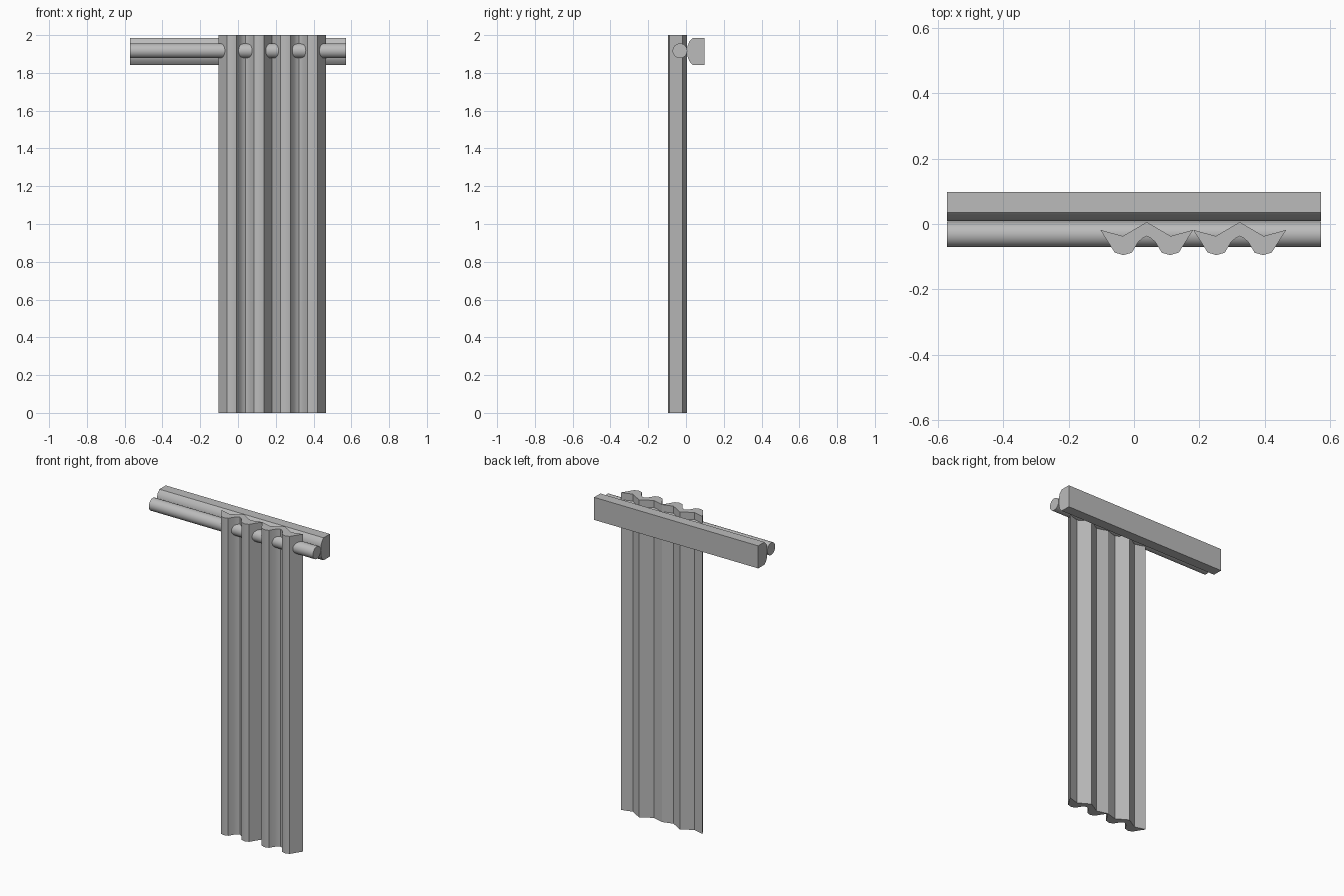
import bpy
import bmesh
import math
from mathutils import Vector

cube = bpy.data.objects.get("Cube")
if cube:
    bpy.data.objects.remove(cube, do_unlink=True)

grey = bpy.data.materials.new("plain grey")
grey.use_nodes = True
colour = (0.5, 0.5, 0.5, 1)
grey.diffuse_color = colour
grey.node_tree.nodes["Principled BSDF"].inputs["Base Color"].default_value = colour


def extrude_profile(name, points, direction):
    """Solid made by sweeping a closed outline along a direction."""
    bm = bmesh.new()
    face = bm.faces.new([bm.verts.new(p) for p in points])
    swept = bmesh.ops.extrude_face_region(bm, geom=[face], use_keep_orig=True)
    moved = [g for g in swept["geom"] if isinstance(g, bmesh.types.BMVert)]
    bmesh.ops.translate(bm, verts=moved, vec=Vector(direction))
    bmesh.ops.recalc_face_normals(bm, faces=bm.faces)
    mesh = bpy.data.meshes.new(name)
    bm.to_mesh(mesh)
    bm.free()
    mesh.materials.append(grey)
    obj = bpy.data.objects.new(name, mesh)
    bpy.context.collection.objects.link(obj)
    bpy.ops.object.select_all(action="DESELECT")
    obj.select_set(True)
    bpy.context.view_layer.objects.active = obj
    bpy.ops.object.shade_smooth_by_angle(angle=math.radians(40))
    return obj


length = 1.144
half = length / 2

# Round curtain rod
rod = []
for i in range(32):
    a = math.tau * i / 32
    rod.append((-half, -0.032 + 0.039 * math.cos(a), 1.917 + 0.039 * math.sin(a)))
extrude_profile("curtain_rod", rod, (length, 0, 0))

# Wall rail with a rounded front, mirrored about its middle height
rail_half = [(0.098, 0.071), (0.035, 0.071), (0.018, 0.053), (0.009, 0.03)]
rail = [(-half, y, 1.914 + z) for y, z in rail_half]
rail += [(-half, y, 1.914 - z) for y, z in reversed(rail_half)]
extrude_profile("wall_rail", rail, (length, 0, 0))

# Pleated curtain panels: half of the outline, mirrored about the panel middle
front = [(-0.142, -0.018), (-0.098, -0.087), (-0.072, -0.095), (-0.046, -0.088),
         (-0.026, -0.055), (-0.012, -0.043)]
back = [(-0.073, -0.037)]
for index, centre in enumerate((0.039, 0.323)):
    outline = front + [(0, -0.037)] + [(-x, y) for x, y in reversed(front)]
    outline += [(-x, y) for x, y in back] + [(0, 0.006)] + back
    points = [(centre + x, y, 0) for x, y in outline]
    extrude_profile(f"curtain_panel_{index + 1}", points, (0, 0, 2))
